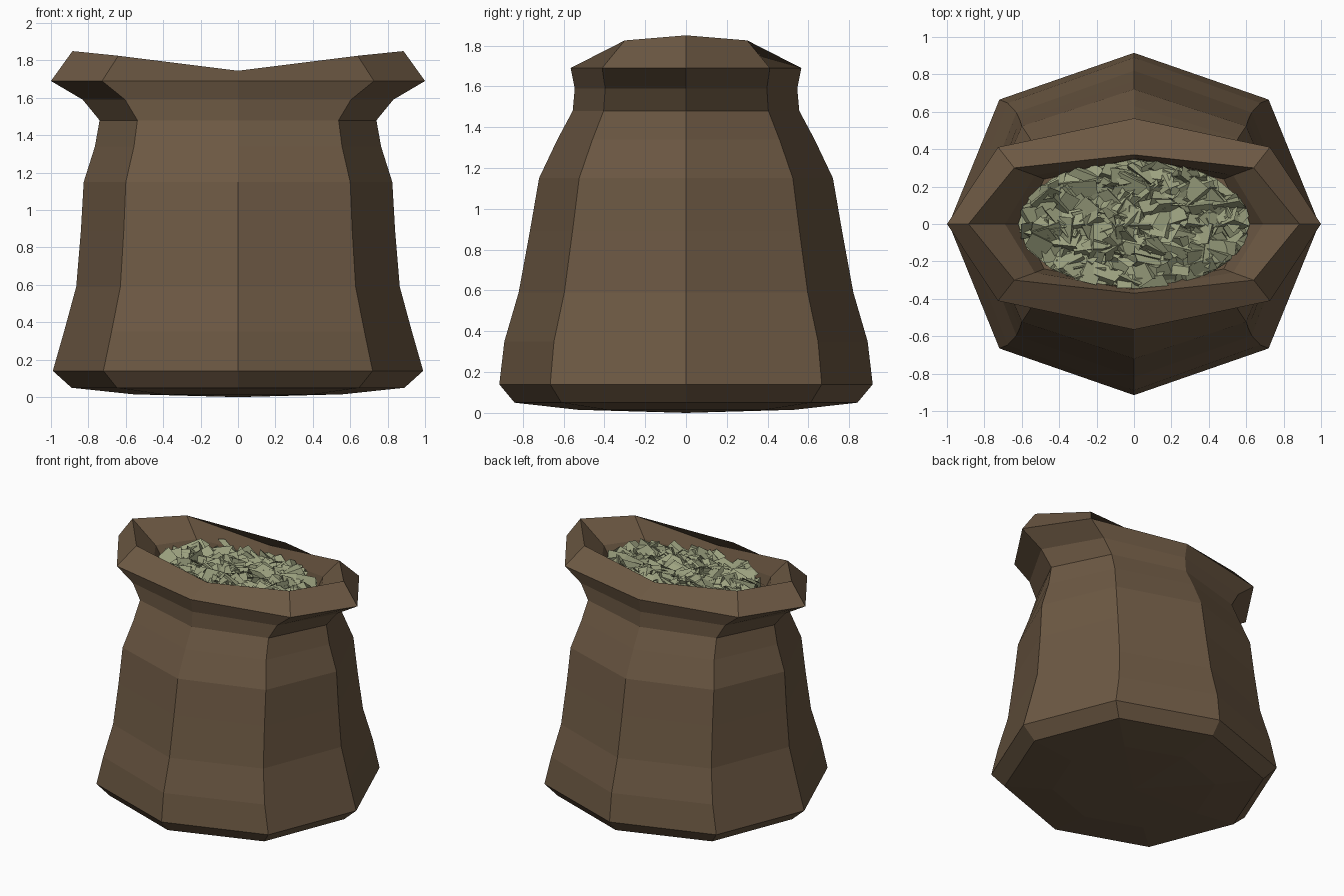
import bpy, bmesh, math, random
from mathutils import Vector, Euler

cube = bpy.data.objects.get("Cube")
if cube:
    bpy.data.objects.remove(cube, do_unlink=True)
random.seed(7)


def material(name, color):
    mat = bpy.data.materials.new(name)
    mat.use_nodes = True
    mat.diffuse_color = color
    mat.node_tree.nodes["Principled BSDF"].inputs["Base Color"].default_value = color
    return mat


def finish(bm, name, mat):
    mesh = bpy.data.meshes.new(name)
    bm.to_mesh(mesh)
    bm.free()
    mesh.materials.append(mat)
    obj = bpy.data.objects.new(name, mesh)
    bpy.context.collection.objects.link(obj)
    return obj


def octagon(bm, rx, ry, dx, dy, z_side, z_diag, z_front):
    """Eight-sided ring: side points, diagonal points, front and back points."""
    quarter = [(1, 0), (1, 1), (0, 1), (-1, 1), (-1, 0), (-1, -1), (0, -1), (1, -1)]
    ring = []
    for sx, sy in quarter:
        if sx and sy:
            co = (sx * dx, sy * dy, z_diag)
        elif sx:
            co = (sx * rx, 0, z_side)
        else:
            co = (0, sy * ry, z_front)
        ring.append(bm.verts.new(co))
    return ring


burlap = material("brown burlap", (0.150, 0.098, 0.056, 1))
leaf = material("dry green leaf", (0.335, 0.360, 0.215, 1))

# Sack: height, side radius, front radius; diagonals follow at a fixed ratio
profile = [
    (0.015, 0.56, 0.53), (0.05, 0.89, 0.84), (0.14, 0.99, 0.915),
    (0.35, 0.93, 0.89), (0.59, 0.865, 0.82), (0.89, 0.84, 0.765),
    (1.15, 0.825, 0.72), (1.34, 0.765, 0.63), (1.48, 0.74, 0.555),
    (1.59, 0.83, 0.545), (1.69, 1.0, 0.565),
]
bm = bmesh.new()
rings = [octagon(bm, rx, ry, rx * 0.727, ry * 0.727, z, z, z) for z, rx, ry in profile]
# Sagging rim, then the inner wall
rings.append(octagon(bm, 0.885, 0.37, 0.64, 0.30, 1.85, 1.825, 1.745))
rings.append(octagon(bm, 0.69, 0.352, 0.53, 0.26, 1.70, 1.69, 1.67))
rings.append(octagon(bm, 0.60, 0.34, 0.48, 0.24, 1.56, 1.56, 1.56))
for low, high in zip(rings, rings[1:]):
    for i in range(8):
        j = (i + 1) % 8
        bm.faces.new((low[i], low[j], high[j], high[i]))
base = bm.verts.new((0, 0, 0))
for i in range(8):
    bm.faces.new((base, rings[0][(i + 1) % 8], rings[0][i]))
bm.faces.new(rings[-1])
finish(bm, "sack", burlap)

# Leaf filling: a bed with many folded flakes on top
RX, RY = 0.62, 0.345
bm = bmesh.new()
bed = [bm.verts.new((RX * math.cos(a), RY * math.sin(a), 1.62))
       for a in (math.tau * k / 16 for k in range(16))]
peak = bm.verts.new((0, 0, 1.65))
for i in range(16):
    bm.faces.new((bed[i], bed[(i + 1) % 16], peak))

for n in range(260):
    angle = random.uniform(0, math.tau)
    r = math.sqrt(random.random()) * 0.92
    center = Vector((RX * r * math.cos(angle), RY * r * math.sin(angle),
                     random.uniform(1.63, 1.70)))
    turn = Euler((random.uniform(-0.6, 0.6), random.uniform(-0.6, 0.6),
                  random.uniform(0, math.tau))).to_matrix()
    length, width = random.uniform(0.06, 0.10), random.uniform(0.04, 0.07)
    fold = random.uniform(0.01, 0.05)
    rows = []
    for side, height in ((-1, -fold), (0, fold), (1, -fold)):
        row = []
        for end in (-1, 1):
            co = turn @ Vector((end * length * random.uniform(0.7, 1.1), side * width, height))
            co.x *= 1.2
            co += center
            reach = math.hypot(co.x / RX, co.y / RY)
            if reach > 1:
                co.x, co.y = co.x / reach, co.y / reach
            co.z = min(max(co.z, 1.58), 1.735 + 0.06 * abs(co.x))
            row.append(bm.verts.new(co))
        rows.append(row)
    for a, b in zip(rows, rows[1:]):
        bm.faces.new((a[0], a[1], b[1], b[0]))
for face in bm.faces:
    if face.normal.z < 0:
        face.normal_flip()
bm.normal_update()
for face in bm.faces:
    if face.normal.z < 0:
        face.normal_flip()
finish(bm, "leaf_filling", leaf)
